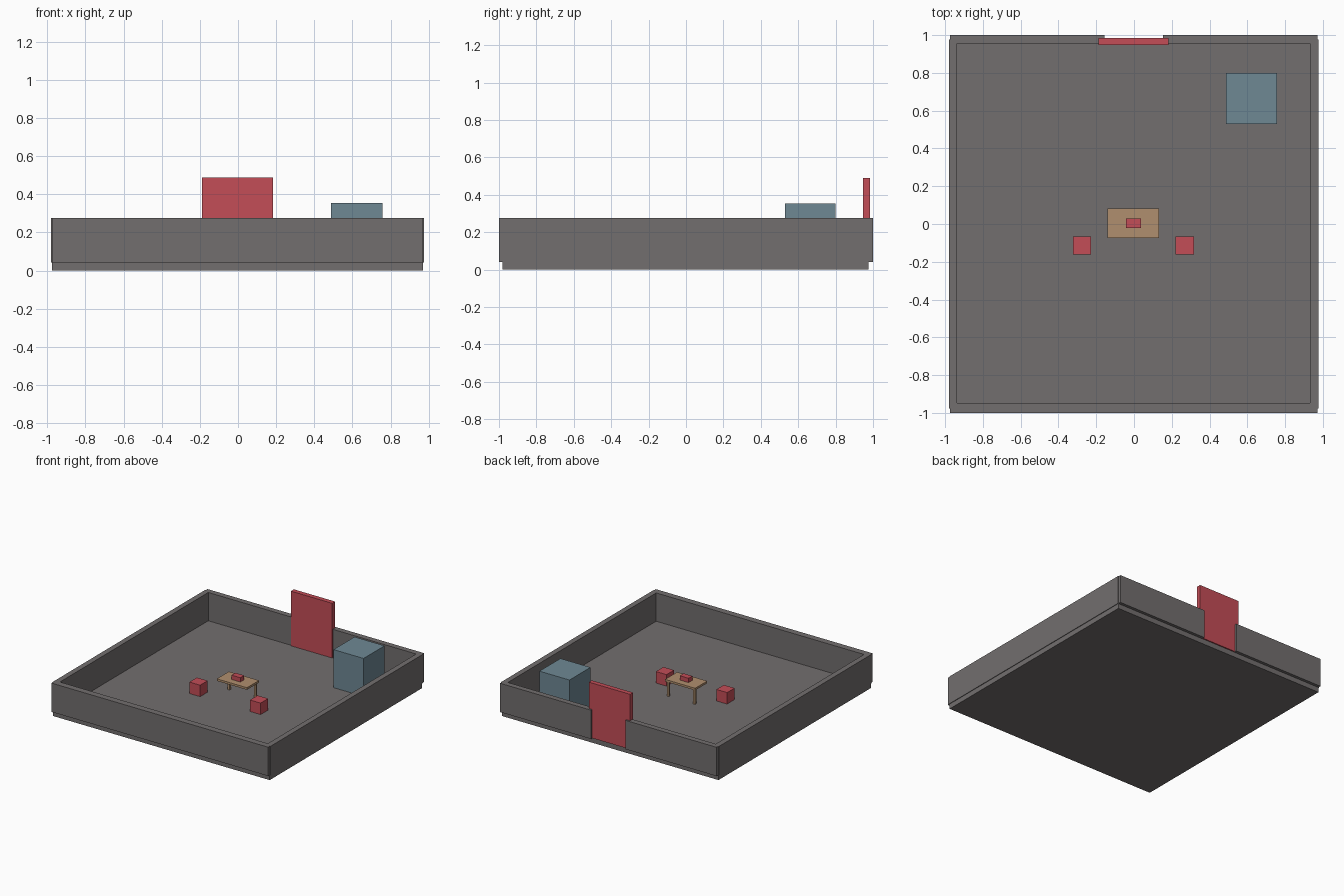
import bpy

if "Cube" in bpy.data.objects:
    bpy.data.objects.remove(bpy.data.objects["Cube"])


def material(name, rgb):
    """Flat colour from sRGB 0-255 values, stored as linear."""
    m = bpy.data.materials.new(name)
    lin = [((c / 255 + 0.055) / 1.055) ** 2.4 for c in rgb]
    m.diffuse_color = (*lin, 1.0)
    m.use_nodes = True
    m.node_tree.nodes["Principled BSDF"].inputs["Base Color"].default_value = m.diffuse_color
    return m


GREY = material("warm_grey", (114, 110, 110))
RED = material("red", (195, 77, 87))
BLUE = material("slate_blue", (110, 136, 148))
WOOD = material("wood", (176, 143, 110))


def box(name, x, y, z, mat):
    """Box from (min, max) ranges on each axis."""
    bpy.ops.mesh.primitive_cube_add(size=1, location=[sum(r) / 2 for r in (x, y, z)])
    ob = bpy.context.object
    ob.name = name
    ob.scale = [r[1] - r[0] for r in (x, y, z)]
    bpy.ops.object.transform_apply(location=False, rotation=False, scale=True)
    ob.data.materials.append(mat)
    return ob


FLOOR = 0.045
WALL_Z = (0.041, 0.275)

# Floor slab
box("floor", (-0.975, 0.971), (-0.98, 0.976), (0, FLOOR), GREY)

# Walls, the back one split by the doorway
box("left_wall", (-0.98, -0.936), (-0.978, 0.978), WALL_Z, GREY)
box("right_wall", (0.932, 0.976), (-0.978, 0.978), WALL_Z, GREY)
box("front_wall", (-0.975, 0.971), (-1.0, -0.948), WALL_Z, GREY)
box("back_wall_left", (-0.975, -0.156), (0.955, 1.0), WALL_Z, GREY)
box("back_wall_right", (0.154, 0.971), (0.955, 1.0), WALL_Z, GREY)

# Door, taller and wider than the opening
box("door", (-0.188, 0.183), (0.947, 0.985), (FLOOR - 0.003, 0.489), RED)

# Cabinet
box("cabinet", (0.487, 0.757), (0.53, 0.80), (FLOOR, 0.354), BLUE)

# Table with its pair of legs, and the small box on top
box("table_top", (-0.139, 0.132), (-0.074, 0.081), (0.163, 0.18), WOOD)
for side, x in (("left", -0.125), ("right", 0.112)):
    box(f"table_leg_{side}", (x - 0.009, x + 0.009), (0.056, 0.074), (FLOOR, 0.165), WOOD)
box("table_box", (-0.043, 0.036), (-0.021, 0.028), (0.18, 0.215), RED)

# Stools
for side, x in (("left", -0.275), ("right", 0.269)):
    box(f"stool_{side}", (x - 0.048, x + 0.048), (-0.162, -0.066), (FLOOR, 0.138), RED)
